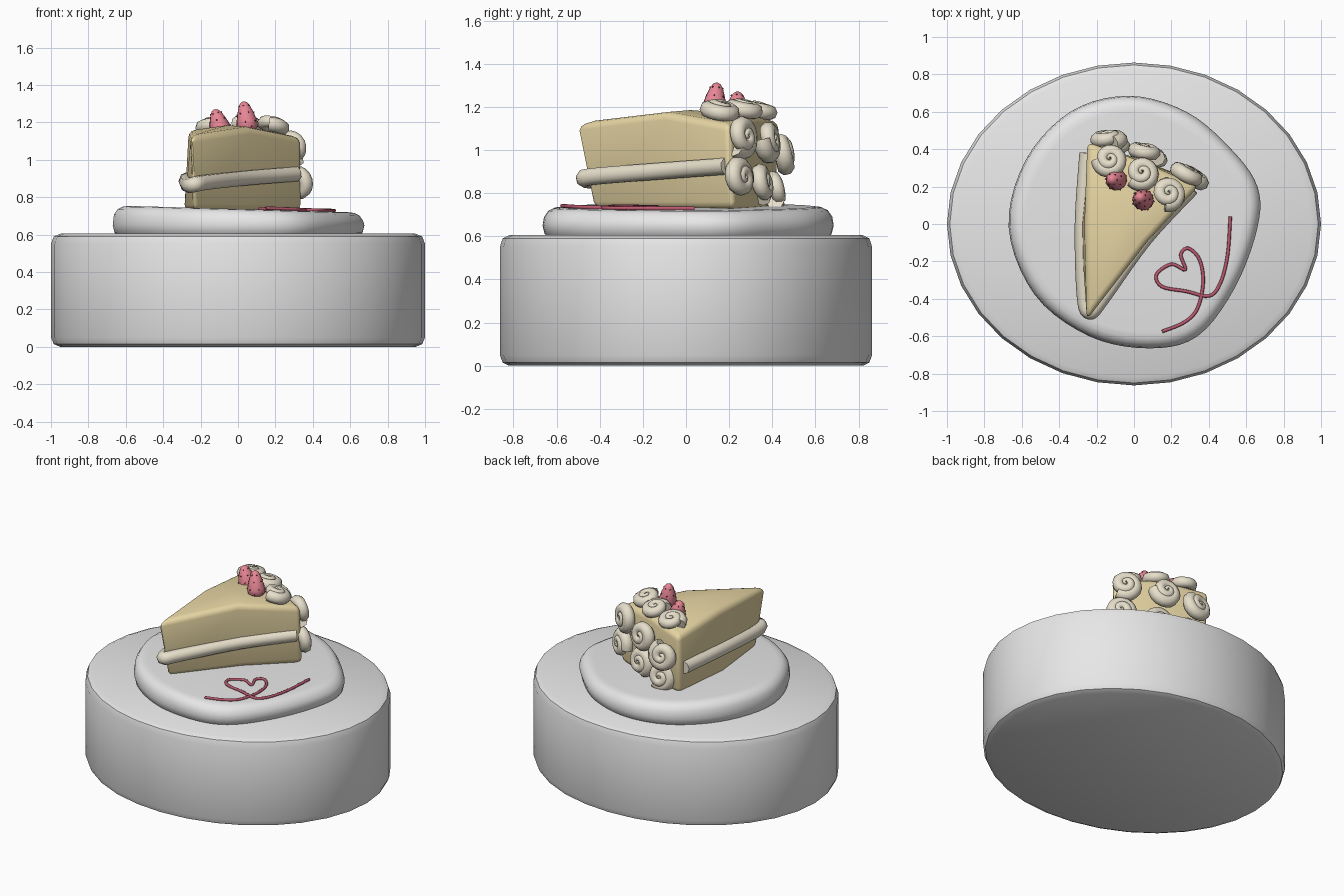
import bpy, bmesh, math
from mathutils import Vector

cube = bpy.data.objects.get("Cube")
if cube:
    bpy.data.objects.remove(cube)


def material(name, rgb):
    m = bpy.data.materials.new(name)
    m.use_nodes = True
    m.diffuse_color = (*rgb, 1)
    m.node_tree.nodes["Principled BSDF"].inputs["Base Color"].default_value = (*rgb, 1)
    return m


GREY = material("porcelain grey", (0.8, 0.8, 0.8))
SPONGE = material("sponge yellow", (0.8, 0.67, 0.37))
CREAM = material("whipped cream", (0.8, 0.74, 0.6))
BERRY = material("strawberry pink", (0.8, 0.24, 0.3))
SAUCE = material("sauce red", (0.5, 0.1, 0.16))
SEED = material("seed brown", (0.2, 0.05, 0.06))


def activate(ob):
    bpy.ops.object.select_all(action='DESELECT')
    ob.select_set(True)
    bpy.context.view_layer.objects.active = ob


def finish(bm, name, mat, angle=40):
    bmesh.ops.recalc_face_normals(bm, faces=bm.faces)
    me = bpy.data.meshes.new(name)
    bm.to_mesh(me)
    bm.free()
    me.materials.append(mat)
    ob = bpy.data.objects.new(name, me)
    bpy.context.collection.objects.link(ob)
    activate(ob)
    bpy.ops.object.shade_smooth_by_angle(angle=math.radians(angle))
    return ob


def loft(bm, rings):
    """Skin closed rings of points and cap both ends."""
    loops = [[bm.verts.new(p) for p in ring] for ring in rings]
    n = len(loops[0])
    for a, b in zip(loops, loops[1:]):
        for i in range(n):
            bm.faces.new((a[i], a[(i + 1) % n], b[(i + 1) % n], b[i]))
    bm.faces.new(loops[0])
    bm.faces.new(loops[-1])


def spline(pts, steps, closed=False):
    """Smooth path through the points."""
    pts = [Vector(p) for p in pts]
    n, out = len(pts), []
    for i in range(n if closed else n - 1):
        a, b, c, d = [pts[j % n] if closed else pts[min(max(j, 0), n - 1)]
                      for j in range(i - 1, i + 3)]
        for s in range(steps):
            t = s / steps
            out.append(0.5 * (2 * b + (c - a) * t + (2 * a - 5 * b + 4 * c - d) * t ** 2
                              + (3 * b - a - 3 * c + d) * t ** 3))
    return out if closed else out + [pts[-1]]


def tube(name, path, radius, mat, radii=None, sides=2):
    cu = bpy.data.curves.new(name, 'CURVE')
    cu.dimensions = '3D'
    cu.bevel_depth = radius
    cu.bevel_resolution = sides
    cu.use_fill_caps = True
    sp = cu.splines.new('POLY')
    sp.points.add(len(path) - 1)
    for i, p in enumerate(path):
        sp.points[i].co = (*p, 1)
        sp.points[i].radius = radii[i] if radii else 1
    sp.use_smooth = True
    cu.materials.append(mat)
    ob = bpy.data.objects.new(name, cu)
    bpy.context.collection.objects.link(ob)
    activate(ob)
    bpy.ops.object.convert(target='MESH')
    return bpy.context.object


# Oval stand with a rounded rim
bm = bmesh.new()
stand_profile = [(0.95, 0), (0.985, 0.015), (1, 0.05), (1, 0.55), (0.985, 0.59), (0.95, 0.605)]
loft(bm, [[(s * math.cos(a), 0.863 * s * math.sin(a), z)
           for a in [math.tau * i / 32 for i in range(32)]] for s, z in stand_profile])
finish(bm, "oval_stand", GREY)

# Plate with an uneven round outline, dipping slightly to its left
outline = spline([(-0.03, 0.685, 0), (0.28, 0.6, 0), (0.52, 0.4, 0), (0.66, 0.2, 0),
                  (0.66, -0.02, 0), (0.54, -0.34, 0), (0.34, -0.6, 0), (0.08, -0.665, 0),
                  (-0.24, -0.6, 0), (-0.53, -0.38, 0), (-0.67, -0.02, 0), (-0.58, 0.34, 0),
                  (-0.34, 0.6, 0)], 5, True)
plate_profile = [(0.96, 0.595), (0.985, 0.61), (1, 0.65), (0.99, 0.69), (0.96, 0.72),
                 (0.92, 0.733), (0.87, 0.737)]
bm = bmesh.new()
loft(bm, [[(p.x * s, p.y * s, z - 0.025 * p.x * (z > 0.66)) for p in outline]
          for s, z in plate_profile])
finish(bm, "plate", GREY)

# Sponge wedge: tip, right back corner and left back corner, with a domed top
bottom = [(-0.235, -0.44), (0.07, -0.05), (0.35, 0.22), (0.05, 0.34), (-0.24, 0.42), (-0.285, 0)]
top = [(-0.255, -0.52, 1.125), (0.07, -0.1, 1.175), (0.345, 0.2, 1.12),
       (0.05, 0.33, 1.16), (-0.25, 0.44, 1.13), (-0.265, 0, 1.155)]
bm = bmesh.new()
low = [bm.verts.new((x, y, 0.725)) for x, y in bottom]
high = [bm.verts.new(p) for p in top]
peak = bm.verts.new((-0.06, 0.02, 1.185))
bm.faces.new(low)
for i in range(6):
    j = (i + 1) % 6
    bm.faces.new((low[i], low[j], high[j], high[i]))
    bm.faces.new((high[i], high[j], peak))
bmesh.ops.recalc_face_normals(bm, faces=bm.faces)
sharp = [e for e in bm.edges if e.calc_face_angle() > 0.6]
bmesh.ops.bevel(bm, geom=sharp, offset=0.035, segments=3, profile=0.5, affect='EDGES')
finish(bm, "sponge_wedge", SPONGE, 50)

# Cream filling squeezed out along the two cut sides
filling = spline([(-0.25, 0.38, 0.9), (-0.275, 0, 0.89), (-0.265, -0.38, 0.865),
                  (-0.235, -0.47, 0.868), (-0.17, -0.4, 0.88), (0.06, -0.08, 0.905),
                  (0.31, 0.19, 0.925)], 5)
tube("cream_filling", filling, 0.042, CREAM)


# Piped cream rosettes: a spiral rising to a small peak
def rosette(name, centre, facing, size=1.0, turn=0.0):
    rot = Vector(facing).to_track_quat('Z', 'Y')
    path, radii = [], []
    for i in range(37):
        t = i / 36
        r = 0.064 * (1 - t ** 1.5)
        a = turn + t * 2 * math.tau
        path.append(Vector(centre) + rot @ Vector((r * math.cos(a), r * math.sin(a),
                                                   0.045 * t)) * size)
        radii.append(1 - 0.8 * t ** 2)
    tube(name, path, 0.041 * size, CREAM, radii)


columns = {"right": ((-0.13, 0.34, 1.17), (-0.14, 0.44, 0.98), (-0.1, 0.4, 0.81), (-0.1, 1, 0.2)),
           "middle": ((0.04, 0.27, 1.18), (0.06, 0.37, 1.04), (0.09, 0.34, 0.84), (0.25, 1, 0.15)),
           "left": ((0.18, 0.16, 1.175), (0.28, 0.25, 1.06), (0.31, 0.24, 0.87), (0.55, 0.85, 0.1))}
for k, (side, (crown, upper, lower, facing)) in enumerate(columns.items()):
    rosette(side + "_top_rosette", crown, (0.1 * k, 0.25, 1), 0.95, k)
    rosette(side + "_upper_rosette", upper, facing, 1.05, k + 2)
    rosette(side + "_lower_rosette", lower, facing, 1.0, k + 4)


# Strawberries with rounded cone bodies and tiny seeds
def strawberry(name, base, lean, height):
    axis = Vector(lean).normalized()
    rot = axis.to_track_quat('Z', 'Y')
    profile = [(0.035, 0), (0.055, 0.12), (0.057, 0.3), (0.045, 0.6), (0.03, 0.85),
               (0.018, 0.96), (0.006, 1)]

    def at(r, h, a):
        return Vector(base) + rot @ Vector((r * math.cos(a), r * math.sin(a), h * height))
    bm = bmesh.new()
    loft(bm, [[at(r, h, math.tau * i / 12) for i in range(12)] for r, h in profile])
    finish(bm, name, BERRY, 60)
    bm = bmesh.new()
    for row, (r, h) in enumerate(profile[1:5]):
        for i in range(6):
            made = bmesh.ops.create_icosphere(bm, subdivisions=1, radius=0.0045)
            bmesh.ops.translate(bm, verts=made["verts"],
                                vec=at(r, h, math.tau * (i + row % 2 / 2) / 6))
    finish(bm, name + "_seeds", SEED)


strawberry("right_strawberry", (-0.085, 0.235, 1.13), (-0.28, 0.03, 1), 0.145)
strawberry("left_strawberry", (0.055, 0.125, 1.15), (-0.16, 0.12, 1), 0.165)

# Sauce line drawn as a heart with two trailing ends
heart = [(0.15, -0.575), (0.27, -0.525), (0.34, -0.45), (0.37, -0.31), (0.35, -0.19),
         (0.29, -0.13), (0.25, -0.165), (0.275, -0.245), (0.2, -0.215), (0.12, -0.27),
         (0.15, -0.335), (0.28, -0.36), (0.4, -0.385), (0.46, -0.32), (0.5, -0.17), (0.515, 0.04)]
tube("sauce_heart", spline([(x, y, 0.742 - 0.025 * x - 0.02 * min(0, y + 0.4))
                            for x, y in heart], 5), 0.009, SAUCE)
